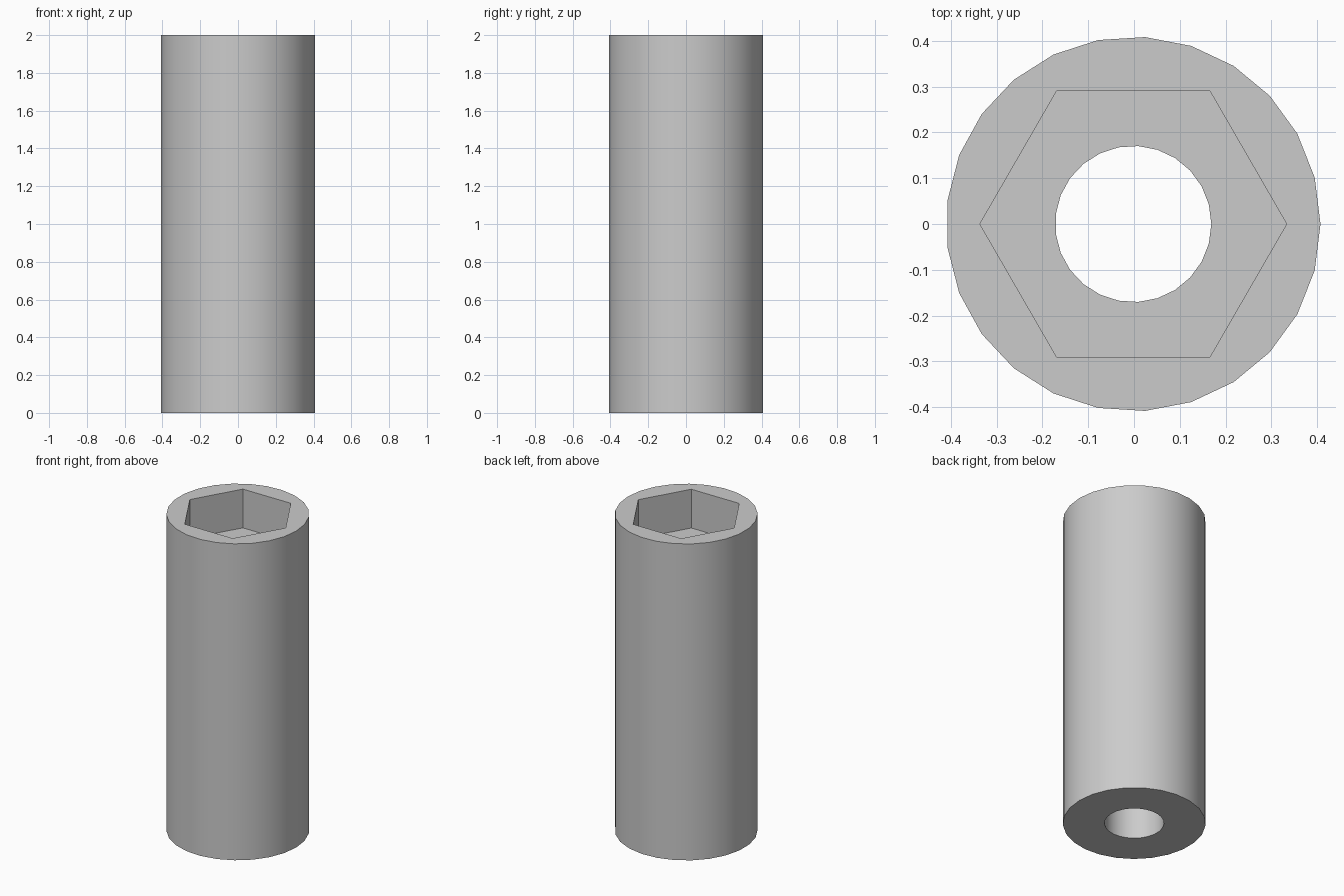
import bpy
import bmesh
from math import cos, sin, tau, radians

cube = bpy.data.objects.get("Cube")
if cube:
    bpy.data.objects.remove(cube, do_unlink=True)

HEIGHT = 2.0
POCKET_FLOOR = 1.755
SHIFT_X = -0.0016   # centres the odd-sided outline on x = 0

steel = bpy.data.materials.new("light grey metal")
steel.use_nodes = True
colour = (0.6, 0.6, 0.6, 1)
steel.diffuse_color = colour
steel.node_tree.nodes["Principled BSDF"].inputs["Base Color"].default_value = colour

bm = bmesh.new()


def ring(radius, sides, z):
    """Closed loop of edges at height z."""
    verts = [bm.verts.new((radius * cos(tau * i / sides) + SHIFT_X,
                           radius * sin(tau * i / sides), z)) for i in range(sides)]
    edges = [bm.edges.new((verts[i - 1], verts[i])) for i in range(sides)]
    return verts, edges


def wall(lower, upper):
    """Quads between two rings with the same number of sides."""
    a, b = lower[0], upper[0]
    for i in range(len(a)):
        bm.faces.new((a[i - 1], a[i], b[i], b[i - 1]))


def flat(outer, inner):
    """Flat face between an outline and the hole inside it."""
    bmesh.ops.triangle_fill(bm, use_beauty=True, edges=outer[1] + inner[1])


# Rings of the body, the hexagonal pocket and the round bore
body_low, body_top = ring(0.409, 25, 0), ring(0.409, 25, HEIGHT)
hex_low, hex_top = ring(0.335, 6, POCKET_FLOOR), ring(0.335, 6, HEIGHT)
bore_low, bore_top = ring(0.1705, 25, 0), ring(0.1705, 25, POCKET_FLOOR)

# Upright walls
for low, top in ((body_low, body_top), (hex_low, hex_top), (bore_low, bore_top)):
    wall(low, top)

# Rim, pocket floor and base
flat(body_top, hex_top)
flat(hex_low, bore_top)
flat(body_low, bore_low)

bmesh.ops.recalc_face_normals(bm, faces=bm.faces[:])
mesh = bpy.data.meshes.new("socket_body")
bm.to_mesh(mesh)
bm.free()
mesh.materials.append(steel)

socket = bpy.data.objects.new("socket_body", mesh)
bpy.context.collection.objects.link(socket)

# Smooth round walls, sharp rims and hexagon corners
bpy.ops.object.select_all(action="DESELECT")
socket.select_set(True)
bpy.context.view_layer.objects.active = socket
bpy.ops.object.shade_smooth_by_angle(angle=radians(30))
